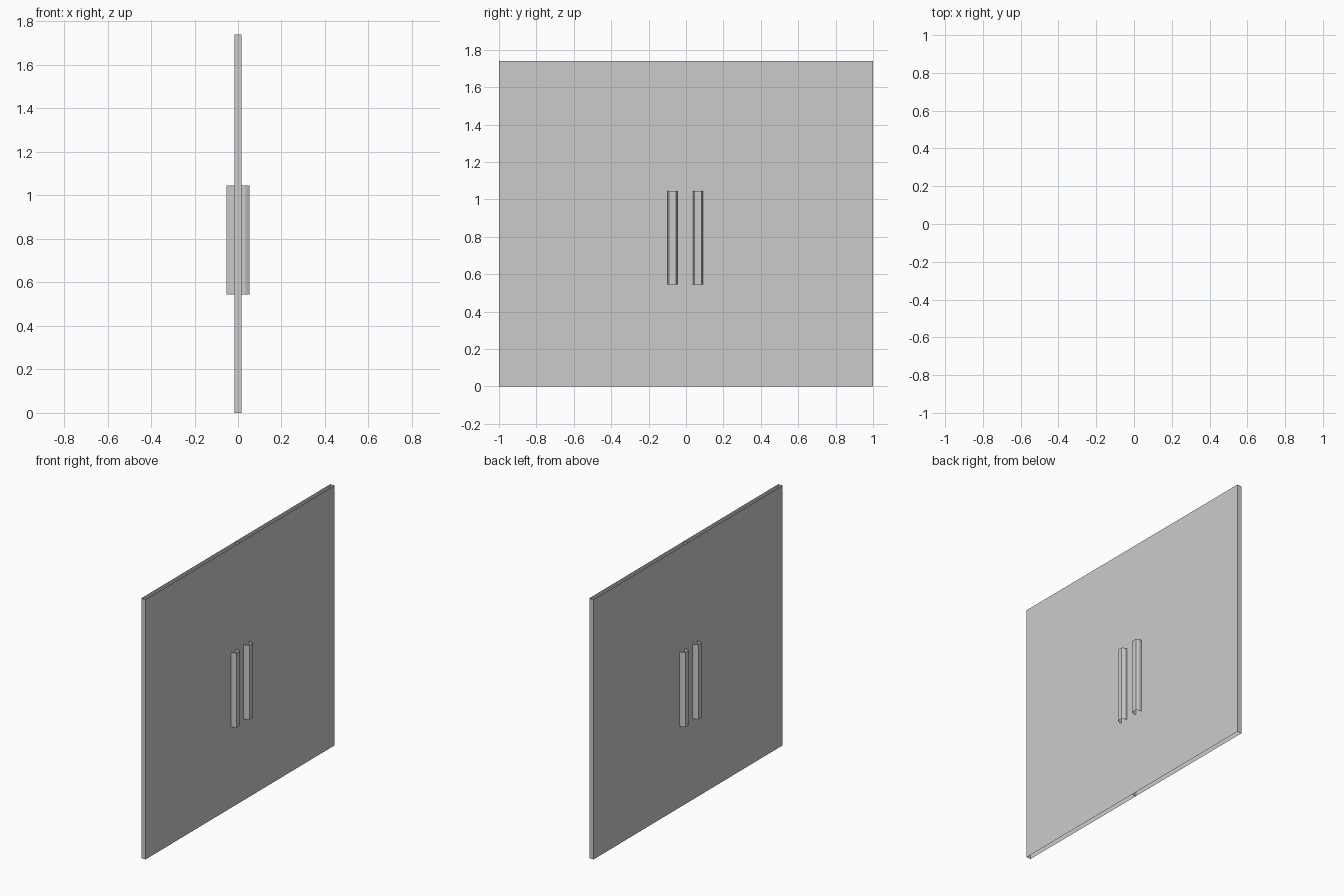
import bpy

if "Cube" in bpy.data.objects:
    bpy.data.objects.remove(bpy.data.objects["Cube"])

HEIGHT = 1.74
HALF_T = 0.016


def open_prism(name, profile, z0, z1, closed=True):
    """Extrude a plan outline (x, y) upward without end caps."""
    n = len(profile)
    verts = [(x, y, z) for z in (z0, z1) for x, y in profile]
    faces = [(i, (i + 1) % n, n + (i + 1) % n, n + i)
             for i in range(n if closed else n - 1)]
    mesh = bpy.data.meshes.new(name)
    mesh.from_pydata(verts, [], faces)
    obj = bpy.data.objects.new(name, mesh)
    bpy.context.collection.objects.link(obj)
    return obj


# door leaves: hollow, open at top and bottom, meeting at the centre
for name, y0, y1 in (("left_door", -1.0, -0.0005), ("right_door", 0.0005, 1.0)):
    open_prism(name, [(-HALF_T, y0), (HALF_T, y0), (HALF_T, y1), (-HALF_T, y1)],
               0, HEIGHT)

# chamfered pull handles on both faces of each leaf
for name, yc in (("left_handle", -0.072), ("right_handle", 0.064)):
    profile = [(HALF_T, yc - 0.027), (0.035, yc - 0.027), (0.053, yc - 0.018),
               (0.053, yc + 0.018), (0.035, yc + 0.027), (HALF_T, yc + 0.027)]
    handle = open_prism(name, profile, 0.545, 1.045, closed=False)
    mirror = handle.modifiers.new("both_faces", 'MIRROR')
    mirror.use_axis = (True, False, False)
    mirror.use_mirror_merge = False
